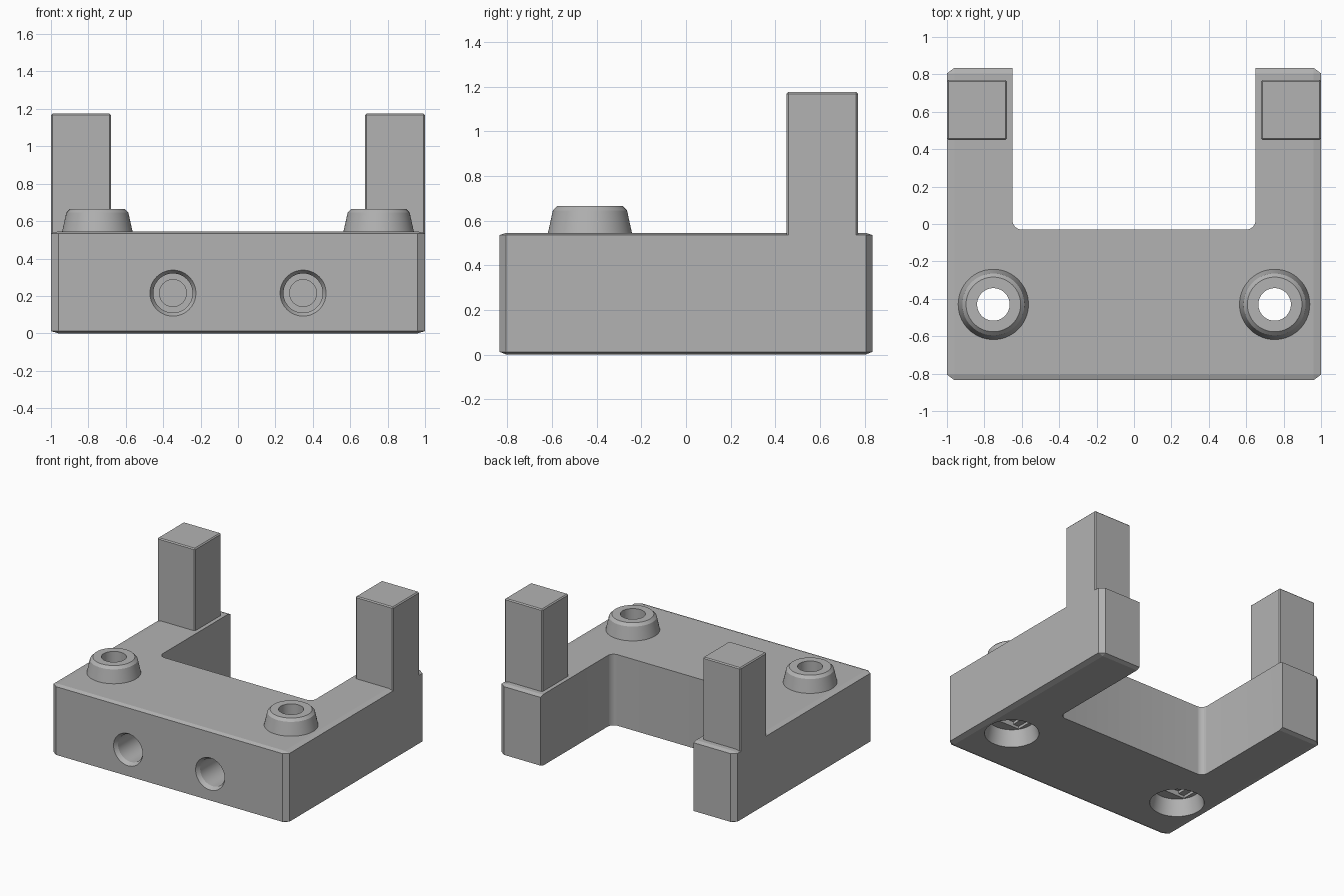
import bpy, bmesh, math
from mathutils import Matrix, Vector

if "Cube" in bpy.data.objects:
    bpy.data.objects.remove(bpy.data.objects["Cube"])

grey = bpy.data.materials.new("plain grey")
grey.use_nodes = True
COLOUR = (0.45, 0.45, 0.45, 1)
grey.diffuse_color = COLOUR
grey.node_tree.nodes["Principled BSDF"].inputs["Base Color"].default_value = COLOUR


def make(name, bm):
    bmesh.ops.recalc_face_normals(bm, faces=bm.faces)
    mesh = bpy.data.meshes.new(name)
    bm.to_mesh(mesh)
    bm.free()
    mesh.materials.append(grey)
    ob = bpy.data.objects.new(name, mesh)
    bpy.context.collection.objects.link(ob)
    return ob


def box(name, lo, hi, bevel=0, vertical_only=False, pick=None):
    bm = bmesh.new()
    lo, hi = Vector(lo), Vector(hi)
    bmesh.ops.create_cube(bm, size=1, matrix=Matrix.Translation((lo + hi) / 2)
                          @ Matrix.Diagonal((*(hi - lo), 1)))
    if bevel:
        if vertical_only:
            edges = [e for e in bm.edges if abs(e.verts[0].co.z - e.verts[1].co.z) > 0.1]
        else:
            edges = [e for e in bm.edges if max(v.co.z for v in e.verts) > hi.z - 0.001]
        bmesh.ops.bevel(bm, geom=edges, offset=bevel, affect='EDGES',
                        segments=6 if vertical_only else 1, profile=0.5)
    return make(name, bm)


def lathe(name, profile, place, steps=64):
    """Closed solid of revolution from (radius, height) pairs."""
    bm = bmesh.new()
    rings = []
    for r, h in profile:
        rings.append([bm.verts.new(place @ Vector((r * math.cos(a), r * math.sin(a), h)))
                      for a in (math.tau * i / steps for i in range(steps))])
    for a, b in zip(rings, rings[1:]):
        for i in range(steps):
            j = (i + 1) % steps
            bm.faces.new((a[i], a[j], b[j], b[i]))
    bm.faces.new(rings[0])
    bm.faces.new(rings[-1])
    return make(name, bm)


def combine(target, tool, operation):
    mod = target.modifiers.new(operation, 'BOOLEAN')
    mod.operation, mod.solver, mod.object = operation, 'EXACT', tool
    bpy.context.view_layer.objects.active = target
    bpy.ops.object.modifier_apply(modifier=mod.name)
    bpy.data.objects.remove(tool)


# Main block: chamfered slab
bm = bmesh.new()
for sx in (-1, 1):
    for sy in (-1, 1):
        for outer, inner in ((0.012, 0), (0.535, 0.545)):
            bm.verts.new((sx, sy * 0.805, outer))
            bm.verts.new((sx * 0.96, sy * 0.835, outer))
            bm.verts.new((sx * 0.96, sy * 0.805, inner))
bmesh.ops.convex_hull(bm, input=bm.verts)
bmesh.ops.dissolve_limit(bm, angle_limit=0.01, verts=bm.verts, edges=bm.edges)
body = make("u_shaped_body", bm)

# Rear opening with rounded inner corners
combine(body, box("opening", (-0.65, -0.03, -0.2), (0.65, 1.2, 0.8), 0.05, True), 'DIFFERENCE')

for s in (-1, 1):
    # Tapered boss, matching socket underneath and through hole
    x, y = s * 0.752, -0.43
    place = Matrix.Translation((x, y, 0))
    combine(body, lathe("boss", [(0.192, 0.5), (0.188, 0.545), (0.166, 0.645),
                                 (0.146, 0.665)], place), 'UNION')
    combine(body, lathe("socket", [(0.192, -0.02), (0.19, 0), (0.165, 0.125),
                                   (0.087, 0.125), (0.087, 0.8)], place), 'DIFFERENCE')
    # Stepped slot and square above the socket
    for half, top in ((0.135, 0.145), (0.087, 0.165)):
        combine(body, box("slot", (x - half, y - 0.087, 0.1), (x + half, y + 0.087, top)),
                'DIFFERENCE')
    # Blind stepped hole in the front face
    place = Matrix.Translation((s * 0.348, -0.835, 0.215)) @ Matrix.Rotation(math.pi / 2, 4, 'X')
    combine(body, lathe("front_hole", [(0.072, -0.42), (0.072, -0.32), (0.105, -0.32),
                                       (0.105, -0.03), (0.123, 0), (0.123, 0.05)], place),
            'DIFFERENCE')
    # Upright post on the arm
    xs = sorted((s * 0.68, s * 1.0))
    box("left_post" if s > 0 else "right_post",
        (xs[0], 0.45, 0.535), (xs[1], 0.77, 1.175), 0.008)

# Smooth round surfaces, keep edges sharp
bpy.ops.object.select_all(action='DESELECT')
body.select_set(True)
bpy.context.view_layer.objects.active = body
bpy.ops.object.shade_smooth_by_angle(angle=math.radians(8))
